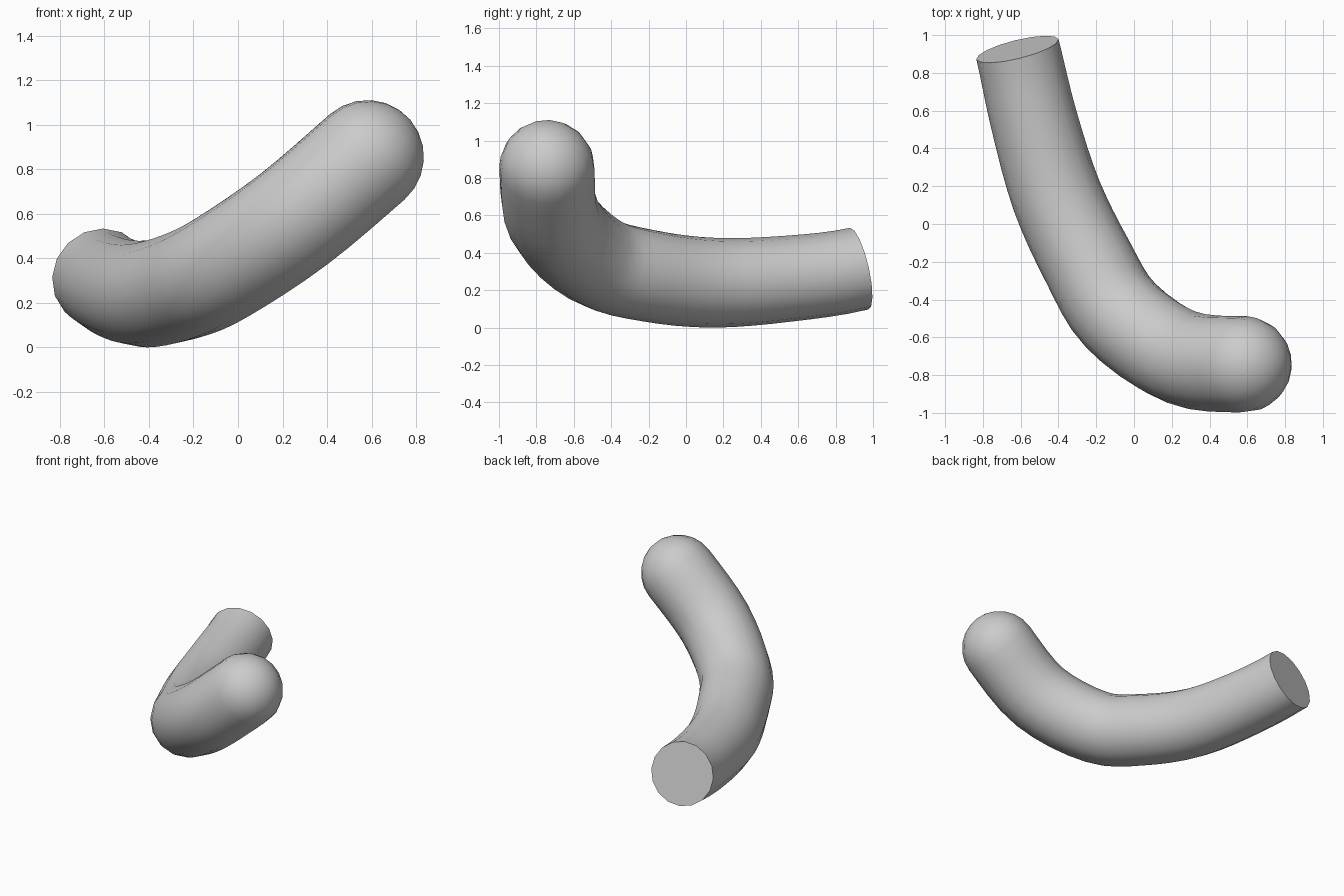
import bpy, bmesh
from math import sin, cos, pi
from mathutils import Vector

if "Cube" in bpy.data.objects:
    bpy.data.objects.remove(bpy.data.objects["Cube"])

SIDES = 16

# Centre line from the flat end to the round end; first and last only steer the curve
PATH = [Vector(p) for p in [
    (-0.72, 1.32, 0.44), (-0.617, 0.925, 0.315), (-0.53, 0.55, 0.262),
    (-0.41, 0.15, 0.24), (-0.245, -0.2, 0.277), (-0.07, -0.485, 0.36),
    (0.25, -0.705, 0.575), (0.58, -0.743, 0.855), (0.82, -0.725, 1.07)]]
RADII = [0.222, 0.224, 0.23, 0.24, 0.246, 0.25, 0.254, 0.256, 0.256]
STEPS = 4


def curve(a, b, c, d, t):
    return 0.5 * (2 * b + (c - a) * t + (2 * a - 5 * b + 4 * c - d) * t * t
                  + (3 * b - a - 3 * c + d) * t ** 3)


# Sample centre, radius and direction along the tube
samples = []
for i in range(1, len(PATH) - 2):
    last = i == len(PATH) - 3
    for s in range(STEPS + (1 if last else 0)):
        t = s / STEPS
        p = PATH[i - 1:i + 3]
        tangent = curve(*p, t + 0.01) - curve(*p, t - 0.01)
        samples.append((curve(*p, t), curve(*RADII[i - 1:i + 3], t), tangent.normalized()))

# Round the far end with shrinking rings
centre, radius, axis = samples[-1]
for k in range(1, 6):
    a = k * pi / 12
    samples.append((centre + axis * radius * sin(a), radius * cos(a), axis))

bm = bmesh.new()
rings = []
side = Vector((0, 0, 1))
for pos, r, tan in samples:
    side = (side - tan * side.dot(tan)).normalized()
    other = tan.cross(side)
    rings.append([bm.verts.new(pos + r * (side * cos(2 * pi * j / SIDES) + other * sin(2 * pi * j / SIDES)))
                  for j in range(SIDES)])
for lower, upper in zip(rings, rings[1:]):
    for j in range(SIDES):
        k = (j + 1) % SIDES
        bm.faces.new((lower[j], lower[k], upper[k], upper[j]))

# Flat cap and round tip
bm.faces.new(rings[0][::-1])
tip = bm.verts.new(centre + axis * radius)
for j in range(SIDES):
    bm.faces.new((rings[-1][j], rings[-1][(j + 1) % SIDES], tip))
bmesh.ops.recalc_face_normals(bm, faces=bm.faces)

mesh = bpy.data.meshes.new("curved_tube")
bm.to_mesh(mesh)
bm.free()
tube = bpy.data.objects.new("curved_tube", mesh)
bpy.context.collection.objects.link(tube)
bpy.context.view_layer.objects.active = tube
tube.select_set(True)
bpy.ops.object.shade_smooth_by_angle(angle=pi / 5)
